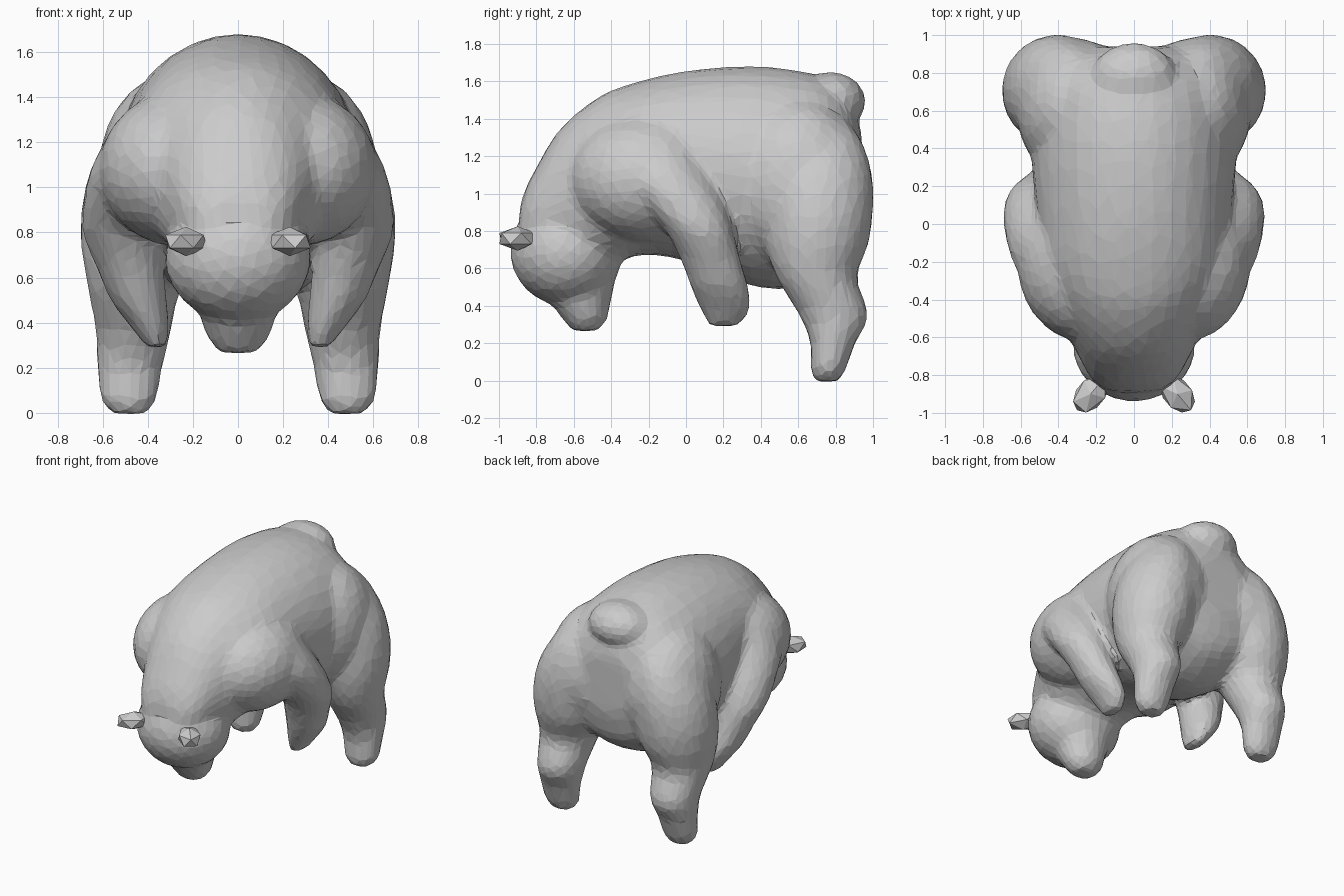
import bpy, bmesh, math
from mathutils import Matrix, Vector

old = bpy.data.objects.get("Cube")
if old:
    bpy.data.objects.remove(old, do_unlink=True)

fur = bpy.data.materials.new("grey fur")
fur.use_nodes = True
GREY = (0.6, 0.6, 0.6, 1)
fur.diffuse_color = GREY
fur.node_tree.nodes["Principled BSDF"].inputs["Base Color"].default_value = GREY
SIDES = 32
STEPS = 4


def refine(sections):
    """Insert smoothly curved in-between sections."""
    pts = [Vector(s) for s in sections]
    out = []
    for i in range(len(pts) - 1):
        a, b = pts[i], pts[i + 1]
        before, after = pts[max(i - 1, 0)], pts[min(i + 2, len(pts) - 1)]
        for k in range(STEPS):
            t = k / STEPS
            out.append(a + 0.5 * t * (b - before + t * (2 * before - 5 * a + 4 * b - after
                                                        + t * (3 * (a - b) + after - before))))
    return out + [pts[-1]]


def loft(bm, rings):
    """Skin a list of closed rings and cap both ends."""
    loops = [[bm.verts.new(p) for p in ring] for ring in rings]
    for a, b in zip(loops, loops[1:]):
        for i in range(SIDES):
            j = (i + 1) % SIDES
            bm.faces.new((a[i], a[j], b[j], b[i]))
    bm.faces.new(loops[0][::-1])
    bm.faces.new(loops[-1])


def angles():
    return [math.tau * i / SIDES for i in range(SIDES)]


def limb(bm, sections, side=1):
    """Stack of horizontal ellipses: x, y, z, radius x, radius y."""
    loft(bm, [[(side * (x + rx * math.cos(t)), y + ry * math.sin(t), z) for t in angles()]
              for x, y, z, rx, ry in refine(sections)])


def ball(bm, centre, radii, side=1):
    c = Vector((side * centre[0], centre[1], centre[2]))
    bmesh.ops.create_icosphere(bm, subdivisions=4, radius=1,
                               matrix=Matrix.Translation(c) @ Matrix.Diagonal((*radii, 1)))


def make(name, bm):
    bmesh.ops.recalc_face_normals(bm, faces=bm.faces[:])
    mesh = bpy.data.meshes.new(name)
    bm.to_mesh(mesh)
    bm.free()
    mesh.materials.append(fur)
    ob = bpy.data.objects.new(name, mesh)
    bpy.context.collection.objects.link(ob)
    return ob


# Torso and neck: upright ellipses along the spine (y, top, bottom, half width)
torso = [(-0.89, 0.92, 0.74, 0.12), (-0.86, 1.02, 0.7, 0.18), (-0.8, 1.14, 0.65, 0.24),
         (-0.67, 1.35, 0.6, 0.31), (-0.46, 1.52, 0.6, 0.42), (-0.25, 1.6, 0.67, 0.49),
         (0, 1.655, 0.64, 0.51), (0.3, 1.68, 0.52, 0.54), (0.55, 1.665, 0.49, 0.54),
         (0.75, 1.61, 0.56, 0.5), (0.88, 1.48, 0.68, 0.4), (0.94, 1.32, 0.9, 0.22)]
bm = bmesh.new()
loft(bm, [[(w * math.cos(t), y, (top + low) / 2 + (top - low) / 2 * math.sin(t)) for t in angles()]
          for y, top, low, w in refine(torso)])

# Head, muzzle and tail
ball(bm, (0, -0.64, 0.69), (0.325, 0.3, 0.29))
limb(bm, [(0, -0.62, 0.57, 0.24, 0.25), (0, -0.57, 0.43, 0.17, 0.17),
          (0, -0.54, 0.33, 0.135, 0.12), (0, -0.54, 0.265, 0.08, 0.07)])
ball(bm, (0, 0.775, 1.495), (0.225, 0.185, 0.155))

# Shoulders, haunches, front legs and hind legs
front_leg = [(0.42, -0.15, 1.27, 0.13, 0.15), (0.45, -0.12, 1.1, 0.195, 0.24),
             (0.495, -0.02, 0.95, 0.19, 0.22), (0.515, 0.07, 0.8, 0.175, 0.18),
             (0.48, 0.13, 0.65, 0.15, 0.16), (0.44, 0.18, 0.5, 0.125, 0.155),
             (0.39, 0.21, 0.38, 0.085, 0.135), (0.36, 0.2, 0.29, 0.045, 0.08)]
hind_leg = [(0.3, 0.7, 1.4, 0.14, 0.15), (0.34, 0.71, 1.28, 0.2, 0.23),
            (0.38, 0.71, 1.1, 0.265, 0.285), (0.415, 0.71, 0.9, 0.28, 0.29),
            (0.43, 0.7, 0.73, 0.265, 0.275), (0.46, 0.7, 0.55, 0.205, 0.215),
            (0.465, 0.79, 0.35, 0.165, 0.185), (0.48, 0.785, 0.2, 0.145, 0.12),
            (0.485, 0.76, 0.06, 0.125, 0.095), (0.48, 0.755, -0.005, 0.075, 0.065)]
for side in (1, -1):
    ball(bm, (0.27, -0.21, 1.08), (0.345, 0.41, 0.34), side)
    ball(bm, (0.3, 0.6, 1.05), (0.32, 0.38, 0.45), side)
    limb(bm, front_leg, side)
    limb(bm, hind_leg, side)

# Fuse the parts into one faceted skin
body = make("body", bm)
fuse = body.modifiers.new("fuse", 'REMESH')
fuse.mode = 'VOXEL'
fuse.voxel_size = 0.025
soften = body.modifiers.new("soften", 'SMOOTH')
soften.factor = 0.5
soften.iterations = 9
facet = body.modifiers.new("facet", 'DECIMATE')
facet.ratio = 0.1

# Ears: small faceted knobs pointing outward
for side, name in ((1, "left_ear"), (-1, "right_ear")):
    bm = bmesh.new()
    place = (Matrix.Translation((side * 0.23, -0.9, 0.76))
             @ Matrix.Rotation(-side * math.radians(50), 4, 'Z')
             @ Matrix.Diagonal((0.125, 0.085, 0.065, 1)))
    bmesh.ops.create_icosphere(bm, subdivisions=1, radius=1, matrix=place)
    make(name, bm)
